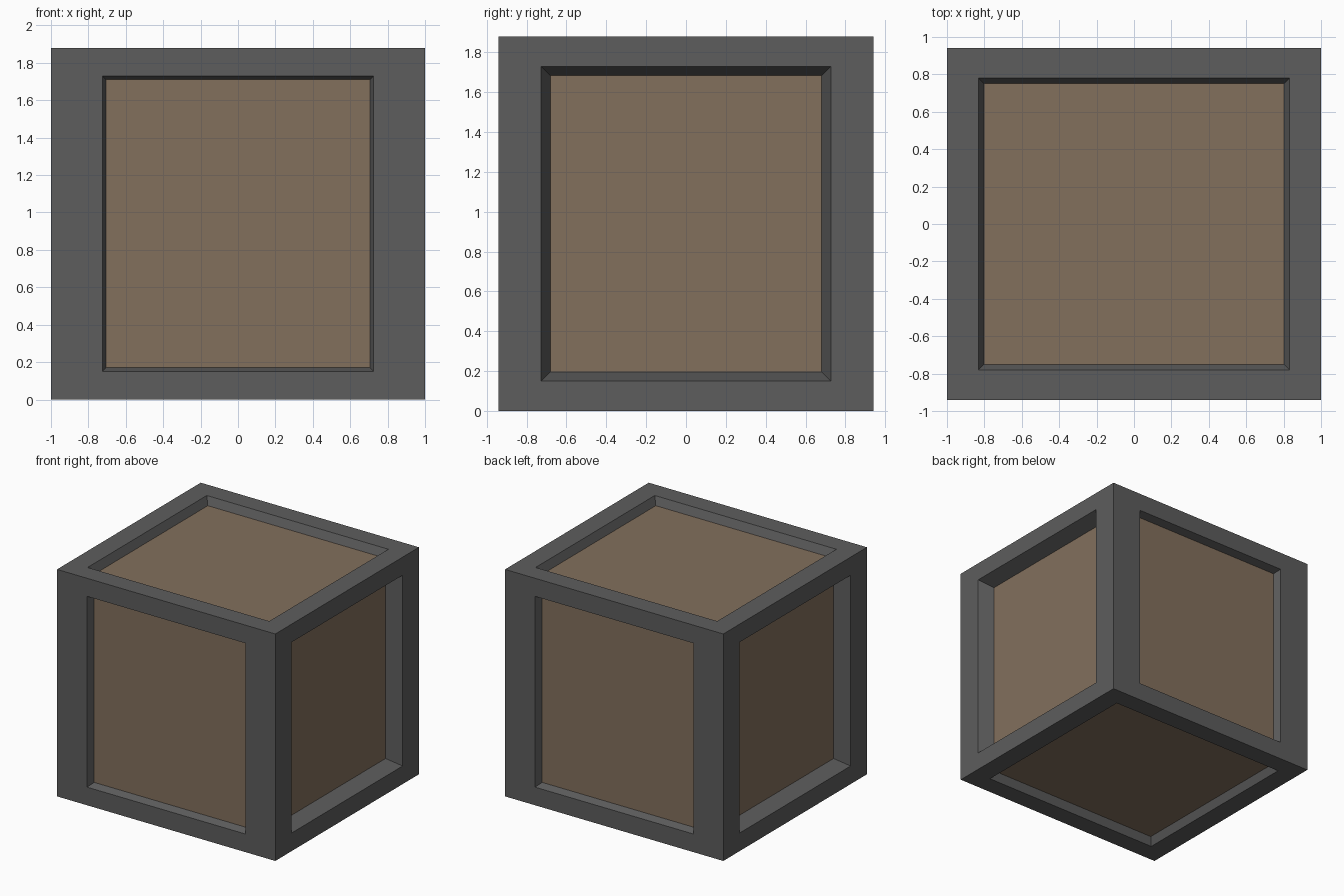
import bpy
import bmesh
from mathutils import Vector

if "Cube" in bpy.data.objects:
    bpy.data.objects.remove(bpy.data.objects["Cube"])

HX, HY, HZ = 1.0, 0.94, 0.94   # half sizes of the crate


def material(name, rgb):
    m = bpy.data.materials.new(name)
    m.diffuse_color = (*rgb, 1.0)
    m.use_nodes = True
    m.node_tree.nodes["Principled BSDF"].inputs["Base Color"].default_value = m.diffuse_color
    return m


frame_mat = material("dark grey frame", (0.11, 0.11, 0.11))
panel_mat = material("brown panel", (0.225, 0.16, 0.108))

# One entry per pair of sides: outward axis, two in-plane axes, half sizes
# (out, u, v), recess half opening (u, v), wall slope and recess depth
X, Y, Z = Vector((1, 0, 0)), Vector((0, 1, 0)), Vector((0, 0, 1))
SIDES = [
    (Y, Z, X, (HY, HZ, HX), (0.79, 0.725), 0.02, 0.065),    # front and back
    (X, Y, Z, (HX, HY, HZ), (0.727, 0.79), 0.046, 0.125),   # left and right
    (Z, X, Y, (HZ, HX, HY), (0.832, 0.78), 0.03, 0.065),    # top and bottom
]

bm = bmesh.new()


def ring(centre, u, v, a, b):
    """Four corners of a rectangle with half sizes a and b."""
    return [bm.verts.new(centre + u * a * i + v * b * j)
            for i, j in ((-1, -1), (1, -1), (1, 1), (-1, 1))]


for n, u, v, (h, hu, hv), (a, b), slope, depth in SIDES:
    for sign in (1, -1):
        out = n * sign
        side = u * sign            # mirrored so the winding stays outward
        base = out * h + Z * HZ
        rim = ring(base, side, v, hu, hv)
        lip = ring(base, side, v, a, b)
        floor = ring(base - out * depth, side, v, a - slope, b - slope)
        # flat border, then sloping recess walls
        for r0, r1 in ((rim, lip), (lip, floor)):
            for k in range(4):
                m = (k + 1) % 4
                bm.faces.new((r0[k], r0[m], r1[m], r1[k]))
        # sunken panel
        bm.faces.new(floor).material_index = 1

# weld the sides into one closed crate
bmesh.ops.remove_doubles(bm, verts=bm.verts[:], dist=0.0005)
bmesh.ops.recalc_face_normals(bm, faces=bm.faces[:])

mesh = bpy.data.meshes.new("crate")
bm.to_mesh(mesh)
bm.free()
mesh.materials.append(frame_mat)
mesh.materials.append(panel_mat)
bpy.context.collection.objects.link(bpy.data.objects.new("crate", mesh))
